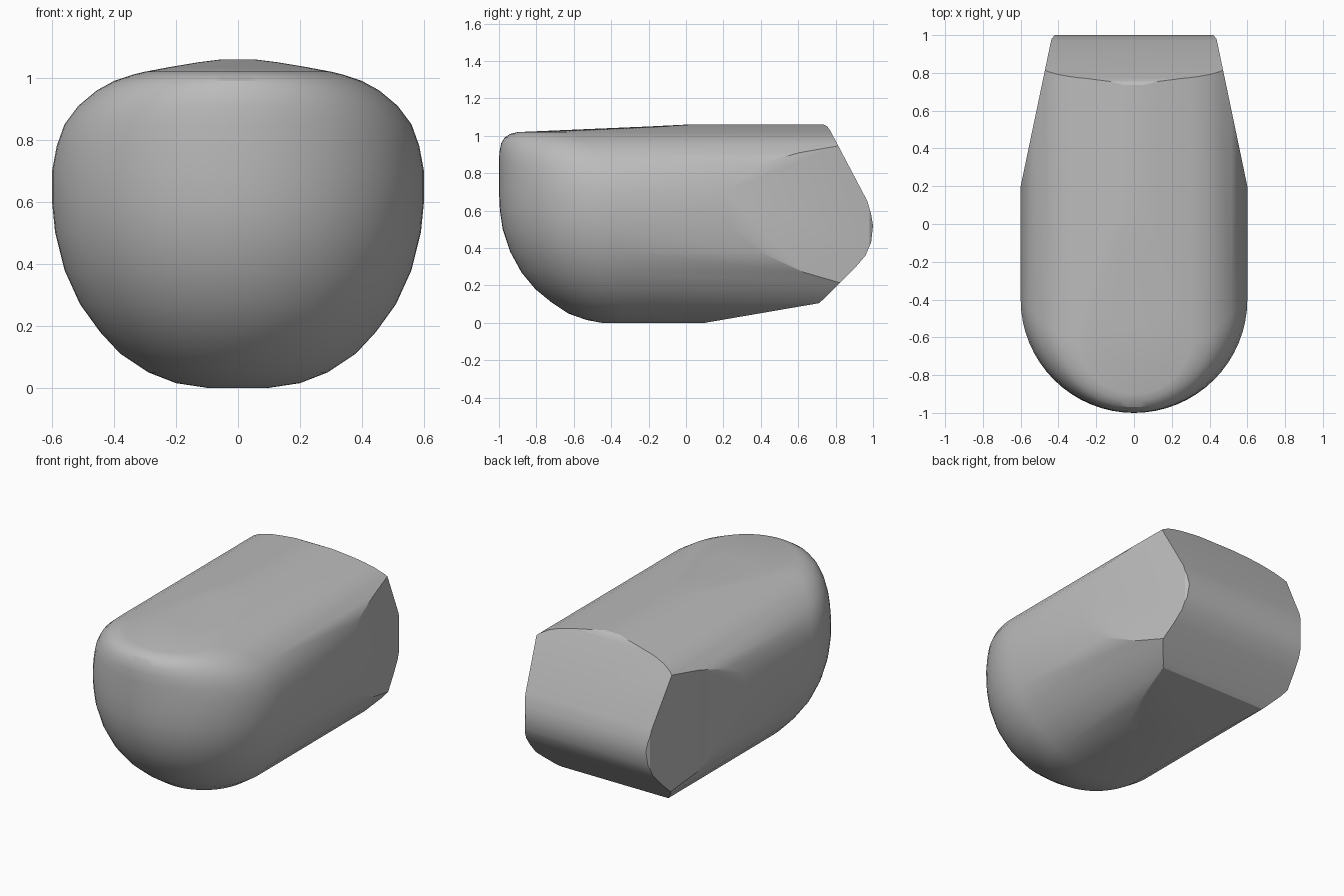
import bpy, bmesh, math
from mathutils import Vector

if "Cube" in bpy.data.objects:
    bpy.data.objects.remove(bpy.data.objects["Cube"], do_unlink=True)

grey = bpy.data.materials.new("plain_grey")
grey.use_nodes = True
colour = (0.5, 0.5, 0.5, 1)
grey.diffuse_color = colour
grey.node_tree.nodes["Principled BSDF"].inputs["Base Color"].default_value = colour

# Horizontal slices of the rounded body: height, half width, front edge
slices = [
    (0, .1, -.45), (.015, .2, -.53), (.05, .29, -.63), (.11, .38, -.72),
    (.18, .445, -.805), (.27, .51, -.88), (.38, .56, -.94), (.5, .59, -.98),
    (.6, .6, -.995), (.7, .6, -1), (.78, .585, -1), (.85, .56, -1),
    (.91, .515, -.998), (.96, .455, -.988), (.99, .4, -.97),
    (1.01, .34, -.94), (1.02, .3, -.9), (1.035, .22, -.55),
    (1.05, .13, -.2), (1.06, .05, 0)]
STEPS = 32


def outline(z, width, front):
    """Round nose at the front, straight sides to the back."""
    points = [Vector((width, 1.1, z))]
    for i in range(STEPS + 1):
        a = math.pi * i / STEPS
        points.append(Vector((width * math.cos(a),
                              front + width * (1 - math.sin(a)), z)))
    points.append(Vector((-width, 1.1, z)))
    return points


def cut(bm, point, normal):
    """Slice off everything beyond a plane and cap the opening."""
    result = bmesh.ops.bisect_plane(
        bm, geom=bm.verts[:] + bm.edges[:] + bm.faces[:], dist=1e-5,
        plane_co=point, plane_no=normal, clear_outer=True)
    edges = [e for e in result["geom_cut"]
             if isinstance(e, bmesh.types.BMEdge) and e.is_boundary]
    if edges:
        bmesh.ops.holes_fill(bm, edges=edges, sides=0)


# Loft the slices
bm = bmesh.new()
rings = [[bm.verts.new(p) for p in outline(*s)] for s in slices]
for low, high in zip(rings, rings[1:]):
    for i in range(len(low)):
        j = (i + 1) % len(low)
        bm.faces.new((low[i], low[j], high[j], high[i]))
bm.faces.new(rings[0])
bm.faces.new(rings[-1])
bmesh.ops.recalc_face_normals(bm, faces=bm.faces[:])

# Rear profile (y, z): sloped back, rounded tail and rising underside
rear = [(.735, 1.06), (.755, 1.05), (.77, 1.03), (.97, .65), (.99, .58),
        (1, .52), (.99, .43), (.96, .36), (.9, .29), (.74, .13),
        (.71, .105), (.1, 0)]
for (y1, z1), (y2, z2) in zip(rear, rear[1:]):
    cut(bm, Vector((0, y1, z1)), Vector((0, z1 - z2, y2 - y1)))

# Tapered flanks
for side in (1, -1):
    for (x1, y1), (x2, y2) in [((.6, .2), (.437, .98)), ((.437, .98), (.42, 1))]:
        cut(bm, Vector((side * x1, y1, 0)),
            Vector((side * (y2 - y1), x1 - x2, 0)))

bmesh.ops.remove_doubles(bm, verts=bm.verts[:], dist=1e-4)
bmesh.ops.recalc_face_normals(bm, faces=bm.faces[:])
mesh = bpy.data.meshes.new("body")
bm.to_mesh(mesh)
bm.free()
mesh.materials.append(grey)
body = bpy.data.objects.new("body", mesh)
bpy.context.collection.objects.link(body)
bpy.context.view_layer.objects.active = body
body.select_set(True)
bpy.ops.object.shade_smooth_by_angle(angle=math.radians(25))
